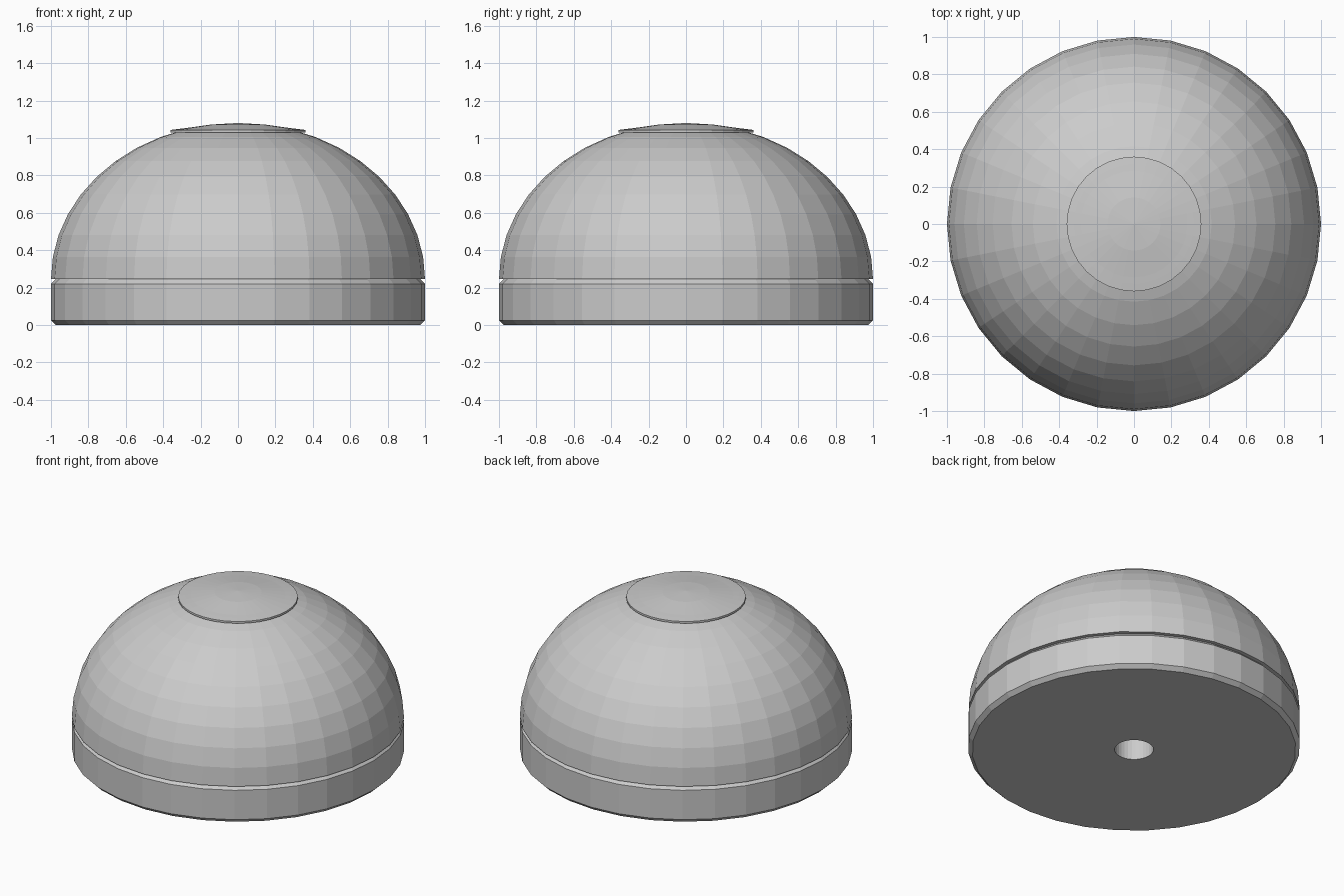
import bpy, bmesh
from math import sin, cos, pi

if "Cube" in bpy.data.objects:
    bpy.data.objects.remove(bpy.data.objects["Cube"])

SEGMENTS = 32


def revolve(name, profile, closed=False):
    """Spin (radius, z) points around the z axis; radius 0 becomes a pole."""
    bm = bmesh.new()
    rings = []
    for r, z in profile:
        if r == 0:
            rings.append([bm.verts.new((0, 0, z))] * SEGMENTS)
        else:
            rings.append([bm.verts.new((r * cos(2 * pi * i / SEGMENTS),
                                        r * sin(2 * pi * i / SEGMENTS), z))
                          for i in range(SEGMENTS)])
    pairs = list(zip(rings, rings[1:]))
    if closed:
        pairs.append((rings[-1], rings[0]))
    for low, high in pairs:
        for i in range(SEGMENTS):
            j = (i + 1) % SEGMENTS
            corners = [low[i], low[j], high[j], high[i]]
            bm.faces.new(list(dict.fromkeys(corners)))
    bmesh.ops.recalc_face_normals(bm, faces=bm.faces)
    mesh = bpy.data.meshes.new(name)
    bm.to_mesh(mesh)
    bm.free()
    obj = bpy.data.objects.new(name, mesh)
    bpy.context.collection.objects.link(obj)
    return obj


# Chamfered base disc with a round hole through it
revolve("base", [(0.117, 0), (0.975, 0), (1, 0.025), (1, 0.22),
                 (0.975, 0.245), (0.117, 0.245)], closed=True)

# Half-ellipsoid dome, closed underneath, ending below the cap
STEPS = 11
dome = [(0, 0.245)]
dome += [(cos(pi / 2 * k / STEPS), 0.245 + 0.835 * sin(pi / 2 * k / STEPS))
         for k in range(STEPS - 2)]
dome += [(0.32, 1.034), (0, 1.034)]
revolve("dome", dome)

# Shallow cap with a small upright rim
revolve("top_cap", [(0, 1.03), (0.36, 1.03), (0.36, 1.043), (0.32, 1.048),
                    (0.285, 1.052), (0.142, 1.072), (0, 1.08)])
